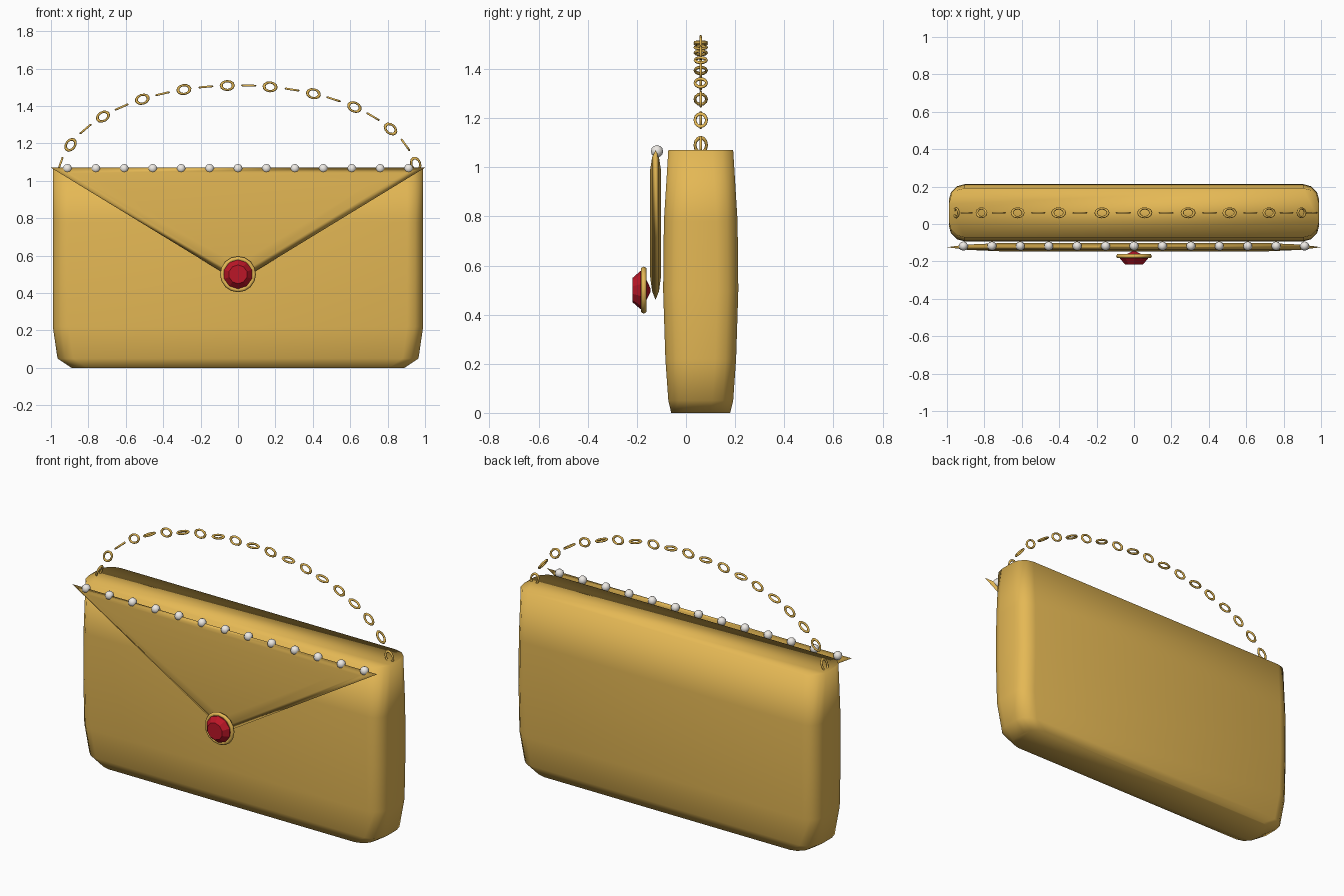
import bpy, bmesh, math
from mathutils import Vector, Matrix

if "Cube" in bpy.data.objects:
    bpy.data.objects.remove(bpy.data.objects["Cube"])


def material(name, rgb):
    m = bpy.data.materials.new(name)
    m.diffuse_color = (*rgb, 1)
    m.use_nodes = True
    m.node_tree.nodes["Principled BSDF"].inputs["Base Color"].default_value = m.diffuse_color
    return m


GOLD = material("gold", (0.78, 0.48, 0.09))
RED = material("red_gem", (0.5, 0.008, 0.02))
PEARL = material("pearl", (0.85, 0.82, 0.78))


def loft(name, rings, mat, smooth=True):
    """Skin a list of equal-length point rings and cap both ends."""
    bm = bmesh.new()
    loops = [[bm.verts.new(p) for p in r] for r in rings]
    n = len(loops[0])
    for a, b in zip(loops, loops[1:]):
        for i in range(n):
            bm.faces.new((a[i], a[(i + 1) % n], b[(i + 1) % n], b[i]))
    bm.faces.new(loops[0])
    bm.faces.new(loops[-1])
    bmesh.ops.recalc_face_normals(bm, faces=bm.faces)
    for f in bm.faces:
        f.smooth = smooth
    me = bpy.data.meshes.new(name)
    bm.to_mesh(me)
    bm.free()
    me.materials.append(mat)
    ob = bpy.data.objects.new(name, me)
    bpy.context.collection.objects.link(ob)
    return ob


def finish(name, mat, smooth=True):
    ob = bpy.context.object
    ob.name = name
    ob.data.materials.append(mat)
    if smooth:
        bpy.ops.object.shade_smooth()
    return ob


# Body: stacked rounded rectangles, bulging at mid height
def rounded_rect(hx, hy, z, r=0.085, steps=3, cy=0.06):
    pts = []
    for k, (sx, sy) in enumerate([(1, 1), (-1, 1), (-1, -1), (1, -1)]):
        for s in range(steps + 1):
            a = math.pi / 2 * (k + s / steps)
            pts.append((sx * (hx - r) + r * math.cos(a),
                        cy + sy * (hy - r) + r * math.sin(a), z))
    return pts


profile = [(0.89, 0.12, 0), (0.965, 0.132, 0.05), (0.99, 0.144, 0.22),
           (0.99, 0.153, 0.5), (0.99, 0.15, 0.78), (0.99, 0.132, 1.07)]
loft("bag_body", [rounded_rect(*p) for p in profile], GOLD)


# Flap: pillow-edged triangle, inset evenly towards both faces
def triangle(inset, y):
    half = math.atan2(0.61, 1.0) / 2
    tip = inset / math.cos(half * 2)
    x = 1.0 - inset / math.tan(half)
    return [(-x, y, 1.07 - inset), (x, y, 1.07 - inset), (0, y, 0.46 + tip)]


layers = [(0.08, -0.022), (0.03, -0.014), (0.0, 0.0), (0.03, 0.014), (0.08, 0.022)]
loft("flap", [triangle(d, -0.124 + y) for d, y in layers], GOLD)

# Pearls along the top edge of the flap
for i in range(13):
    bpy.ops.mesh.primitive_uv_sphere_add(segments=10, ring_count=6, radius=0.025,
                                         location=(0.152 * (i - 6), -0.118, 1.065))
    finish(f"pearl_{i + 1}", PEARL)

# Clasp: gold rim with a faceted red gem
bpy.ops.mesh.primitive_torus_add(major_segments=16, minor_segments=6, major_radius=0.084,
                                 minor_radius=0.012, location=(0, -0.172, 0.5),
                                 rotation=(math.pi / 2, 0, 0))
finish("clasp_rim", GOLD)
gem = [(0.05, -0.217), (0.078, -0.185), (0.078, -0.178), (0.008, -0.145)]
loft("clasp_gem", [[(r * math.cos(a), y, 0.5 + r * math.sin(a))
                    for a in (math.tau * (i + 0.5) / 10 for i in range(10))]
                   for r, y in gem], RED, smooth=False)


# Chain handle: links spaced evenly along an arch, alternately turned
def arch(t):
    x = 0.95 * ((1 - t) ** 3 - t ** 3) + 0.75 * 3 * t * (1 - t) * (1 - 2 * t)
    return Vector((x, 0.06, 1.09 + 3 * t * (1 - t) * 0.56))


pts = [arch(i / 400) for i in range(401)]
dist = [0.0]
for a, b in zip(pts, pts[1:]):
    dist.append(dist[-1] + (b - a).length)
COUNT = 20
for i in range(COUNT):
    target = dist[-1] * i / (COUNT - 1)
    k = min(range(401), key=lambda j: abs(dist[j] - target))
    tangent = (pts[min(k + 1, 400)] - pts[max(k - 1, 0)]).normalized()
    side = Vector((0, 1, 0))
    up = tangent.cross(side)
    if i % 2:
        side, up = up, -side
    # columns: long axis, short axis, ring normal
    rot = Matrix((tangent, up, tangent.cross(up))).transposed().to_4x4()
    bpy.ops.mesh.primitive_torus_add(major_segments=12, minor_segments=6,
                                     major_radius=0.0235, minor_radius=0.006)
    link = finish(f"chain_link_{i + 1}", GOLD)
    link.matrix_world = Matrix.Translation(pts[k]) @ rot @ Matrix.Diagonal((1.38, 1, 1, 1))
